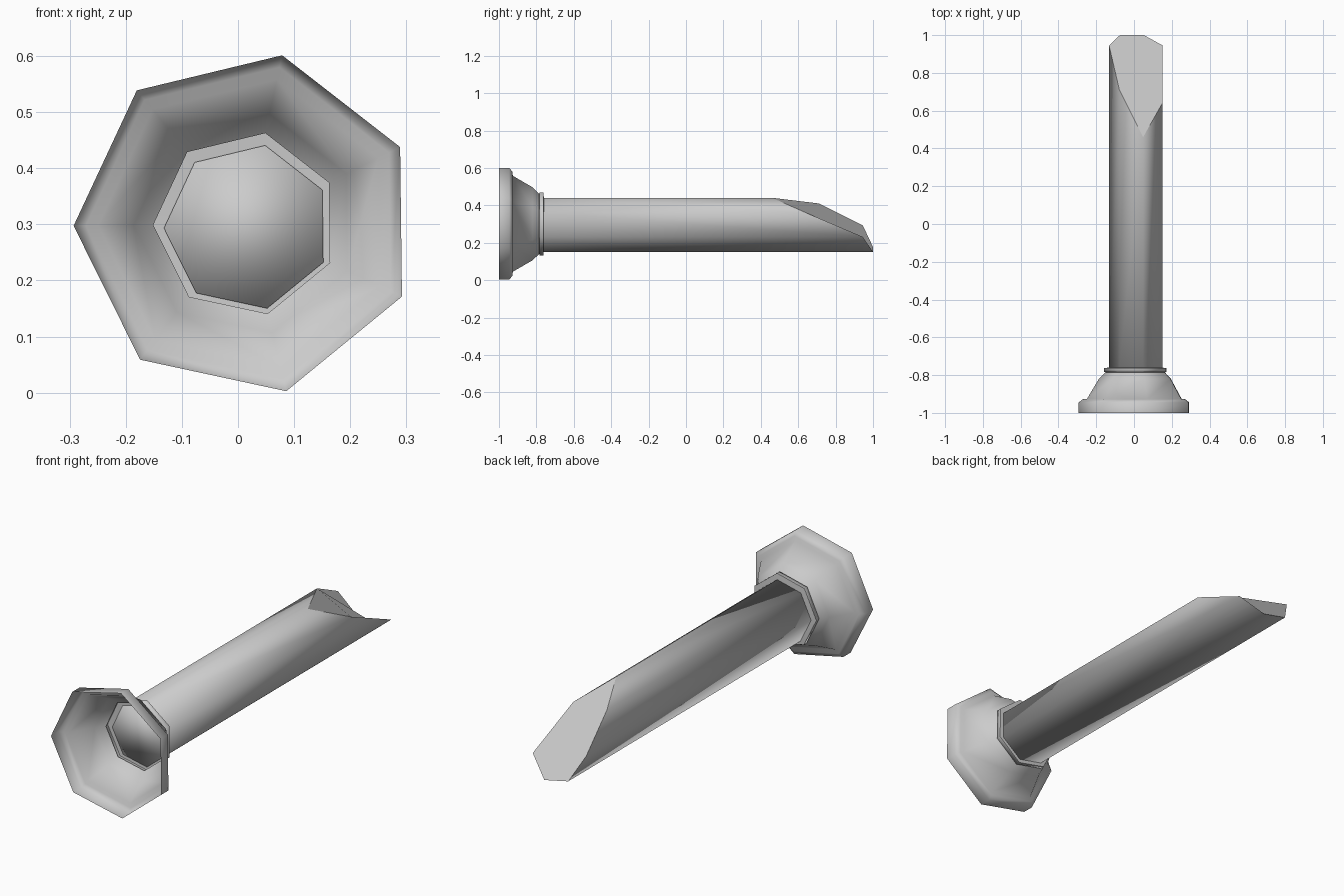
import bpy
import bmesh
import math

if "Cube" in bpy.data.objects:
    bpy.data.objects.remove(bpy.data.objects["Cube"], do_unlink=True)

SIDES = 7

grey = bpy.data.materials.new("plain grey")
grey.use_nodes = True
GREY = (0.6, 0.6, 0.6, 1)
grey.diffuse_color = GREY
grey.node_tree.nodes["Principled BSDF"].inputs["Base Color"].default_value = GREY


def heptagon(bm, cx, cz, radius, ys, turn):
    """One seven-sided ring around the y axis, with a y for each corner."""
    ring = []
    for i in range(SIDES):
        a = math.radians(turn) - math.tau * i / SIDES
        ring.append(bm.verts.new((cx + radius * math.cos(a), ys[i], cz + radius * math.sin(a))))
    return ring


def bridge(bm, a, b):
    for i in range(SIDES):
        j = (i + 1) % SIDES
        bm.faces.new((a[i], a[j], b[j], b[i]))


def finish(bm, name):
    bmesh.ops.recalc_face_normals(bm, faces=bm.faces)
    mesh = bpy.data.meshes.new(name)
    bm.to_mesh(mesh)
    bm.free()
    obj = bpy.data.objects.new(name, mesh)
    bpy.context.collection.objects.link(obj)
    mesh.materials.append(grey)
    return obj


# Flared collar: thin open shell with a stepped rim, a cone and a small flange
bm = bmesh.new()
profile = [(-1.0, 0.307), (-0.945, 0.307), (-0.928, 0.285), (-0.926, 0.263),
           (-0.82, 0.2), (-0.785, 0.165), (-0.783, 0.173), (-0.762, 0.173), (-0.76, 0.14)]
rings = [heptagon(bm, 0.014, 0.301, r, [y] * SIDES, 180.7) for y, r in profile]
for a, b in zip(rings, rings[1:]):
    bridge(bm, a, b)
for f in bm.faces:
    f.smooth = True
# crisp flange edges
for ring in (rings[5], rings[7]):
    for i in range(SIDES):
        bm.edges.get((ring[i], ring[(i + 1) % SIDES])).smooth = False
finish(bm, "flared_collar")

# Shaft: smooth sides and front cap, flat slanted cut at the back
bm = bmesh.new()
front = heptagon(bm, 0.017, 0.295, 0.149, [-0.765] * SIDES, 180.7)
tip = heptagon(bm, 0.017, 0.295, 0.149, [0.945, 0.71, 0.46, 0.64, 0.945, 1.0, 1.0], 180.7)
bridge(bm, front, tip)
bm.faces.new(front)
for f in bm.faces:
    f.smooth = True
cut = bm.faces.new(tip)
cut.smooth = False
finish(bm, "slant_cut_shaft")
